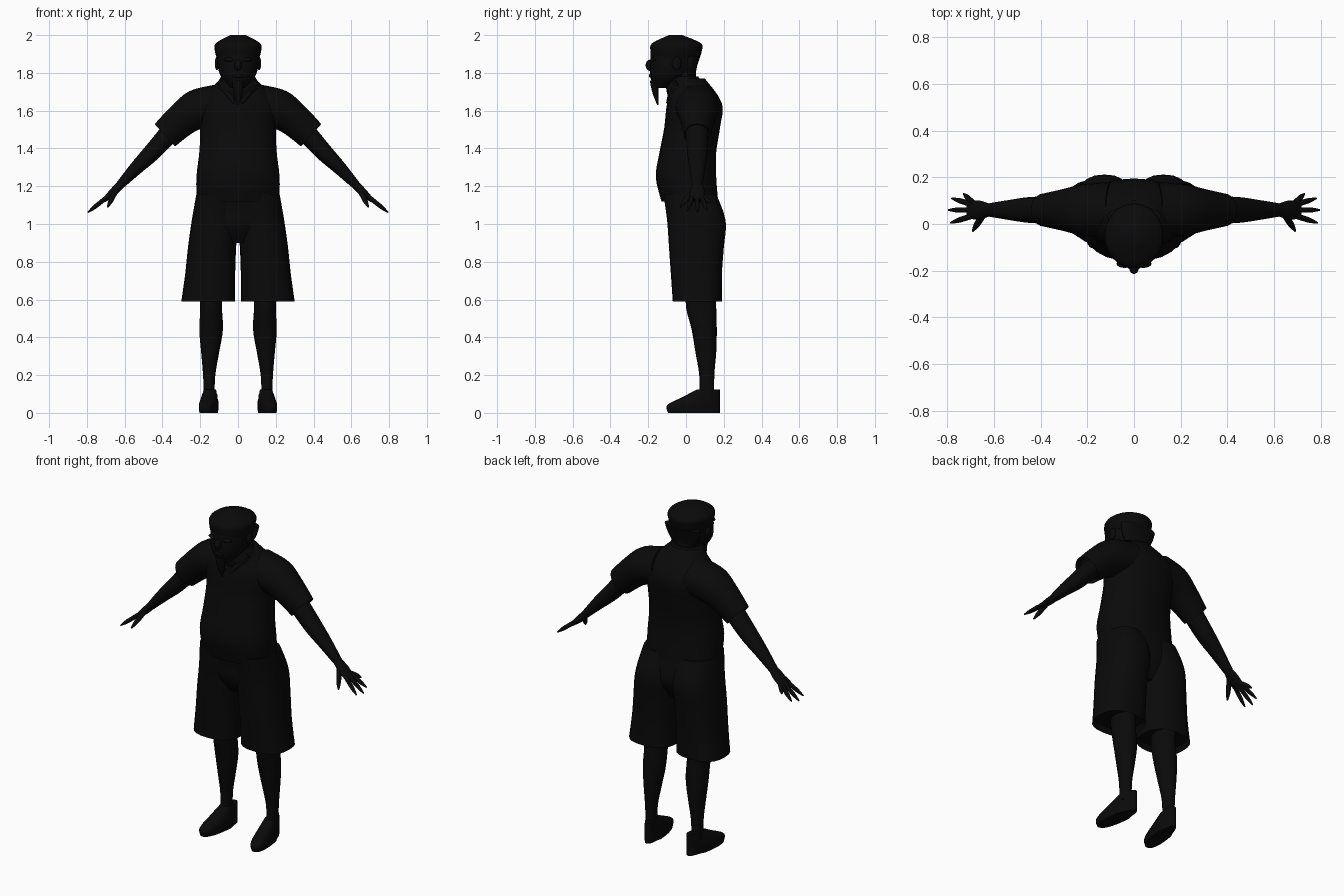
import bpy, bmesh, math
from mathutils import Vector

if "Cube" in bpy.data.objects:
    bpy.data.objects.remove(bpy.data.objects["Cube"])

black = bpy.data.materials.new("soft_black")
black.use_nodes = True
colour = (.003, .003, .003, 1)
black.diffuse_color = colour
black.node_tree.nodes["Principled BSDF"].inputs["Base Color"].default_value = colour


def finish(name, bm, mirror):
    """Turn a bmesh into a smooth black object, mirrored to the other side if asked."""
    mesh = bpy.data.meshes.new(name)
    bm.to_mesh(mesh)
    bm.free()
    mesh.materials.append(black)
    obj = bpy.data.objects.new(name, mesh)
    bpy.context.collection.objects.link(obj)
    bpy.ops.object.select_all(action="DESELECT")
    obj.select_set(True)
    bpy.context.view_layer.objects.active = obj
    bpy.ops.object.shade_smooth_by_angle(angle=math.radians(50))
    if mirror:
        obj.modifiers.new("mirror", "MIRROR")
    return obj


def spline(keys, steps=4):
    """Smooth curve through a list of vectors."""
    result = []
    for i in range(len(keys) - 1):
        before, start, end = keys[max(i - 1, 0)], keys[i], keys[i + 1]
        after = keys[min(i + 2, len(keys) - 1)]
        for step in range(steps):
            t = step / steps
            bend_in, bend_out = (end - before) / 2, (after - start) / 2
            ease = t * t * (3 - 2 * t)
            result.append(start.lerp(end, ease) + bend_in * t * (1 - t) ** 2
                          - bend_out * t * t * (1 - t))
    return result + [keys[-1]]


def sweep(name, centres, sides, depths, mirror=False, square=1, hem=False, segments=24):
    """Skin rounded cross-sections; a hem hollows the starting end."""
    bm = bmesh.new()
    rings = []
    for centre, side, depth in zip(spline(centres), spline(sides), spline(depths)):
        ring = []
        for i in range(segments):
            angle = math.tau * i / segments
            p, q = (math.copysign(abs(f(angle)) ** square, f(angle)) for f in (math.cos, math.sin))
            ring.append(bm.verts.new(centre + side * p + depth * q))
        rings.append(ring)
    for low, high in zip(rings, rings[1:]):
        for i in range(segments):
            bm.faces.new((low[i - 1], low[i], high[i], high[i - 1]))
    opening = bm.faces.new(rings[0])
    bm.faces.new(rings[-1])
    bmesh.ops.recalc_face_normals(bm, faces=bm.faces)
    if hem:
        bmesh.ops.inset_individual(bm, faces=[opening], thickness=.015, depth=-.03)
    return finish(name, bm, mirror)


def upright(name, bottom, top, outer, front, back, inner=None, **options):
    """Standing form, from its outlines at evenly spaced heights."""
    inner = inner or [-w for w in outer]
    last = len(outer) - 1
    centres, sides, depths = [], [], []
    for i, (o, n, f, b) in enumerate(zip(outer, inner, front, back)):
        height = bottom + (top - bottom) * i / last
        centres.append(Vector(((o + n) / 2, (f + b) / 2, height)))
        sides.append(Vector(((o - n) / 2, 0, 0)))
        depths.append(Vector((0, (b - f) / 2, 0)))
    return sweep(name, centres, sides, depths, **options)


def limb(name, path, heights, depths, **options):
    """Arm-like form along a path of (x, z) points, square to the path."""
    centres = [Vector((x, .06, z)) for x, z in path]
    sides = []
    for i, height in enumerate(heights):
        along = centres[min(i + 1, len(path) - 1)] - centres[max(i - 1, 0)]
        sides.append(along.cross(Vector((0, 1, 0))).normalized() * height)
    return sweep(name, centres, sides, [Vector((0, d, 0)) for d in depths],
                 mirror=True, **options)


def rod(name, start, end, radius):
    """Straight rod with a rounded tip."""
    a, b = Vector(start), Vector(end)
    side = (b - a).cross(Vector((0, 1, 0))).normalized()
    depth = (b - a).cross(side).normalized()
    taper = [radius, radius, radius * .9, radius * .3]
    sweep(name, [a.lerp(b, i / 3) for i in range(4)], [side * r for r in taper],
          [depth * r for r in taper], mirror=True, segments=10)


def ball(name, centre, size, mirror=False):
    """Ellipsoid from its centre and three radii."""
    bm = bmesh.new()
    bmesh.ops.create_uvsphere(bm, u_segments=16, v_segments=10, radius=1)
    bmesh.ops.scale(bm, vec=size, verts=bm.verts)
    bmesh.ops.translate(bm, vec=centre, verts=bm.verts)
    finish(name, bm, mirror)


# Shirt with collar and short sleeves
upright("shirt", 1.12, 1.77, outer=[.22, .22, .205, .2, .21, .09],
        front=[-.13, -.16, -.14, -.115, -.1, -.06],
        back=[.17, .16, .16, .18, .19, .1], square=.88)
upright("collar", 1.66, 1.78, outer=[.1, .118, .09],
        front=[-.09, -.105, -.085], back=[.09, .1, .065])
rod("collar_wing", (.09, -.04, 1.75), (.02, -.1, 1.64), .02)
limb("sleeve", [(.387, 1.47), (.3, 1.55), (.22, 1.605), (.1, 1.63)],
     heights=[.08, .09, .105, .11], depths=[.07, .09, .11, .12], hem=True)

# Wide knee-length shorts
upright("shorts_hips", .9, 1.16, outer=[.1, .2, .22, .215],
        front=[-.04, -.09, -.1, -.12], back=[.13, .18, .18, .16], square=.8)
upright("shorts_leg", .59, 1.16, outer=[.3, .28, .265, .245, .22],
        inner=[.015, .015, .01, 0, 0], front=[-.07, -.08, -.09, -.1, -.12],
        back=[.19, .19, .2, .21, .16], mirror=True, square=.8, hem=True)

# Bare lower legs
upright("leg", .08, .68, outer=[.18, .185, .195, .205, .2, .21],
        inner=[.125, .12, .1, .08, .085, .085], front=[.07, .07, .05, .03, 0, 0],
        back=[.15, .15, .16, .163, .16, .16], mirror=True)

# Shoes, narrower at the heel and turned out at the toe
shoe = upright("shoe", 0, .125, outer=[.045, .048, .042, .033],
               front=[-.095, -.1, -.02, .06], back=[.18] * 4, mirror=True, square=.85)
for vert in shoe.data.vertices:
    heel = vert.co.y > .1
    vert.co.x = vert.co.x * (.8 if heel else 1) + .16 - vert.co.y / 8

# Arms and hands with spread fingers
limb("arm", [(.33, 1.52), (.45, 1.385), (.54, 1.295), (.63, 1.2)],
     heights=[.055, .047, .036, .022], depths=[.06, .055, .042, .027])
limb("palm", [(.62, 1.21), (.66, 1.17), (.71, 1.125)],
     heights=[.022, .021, .012], depths=[.027, .04, .038])
rod("thumb", (.645, .04, 1.18), (.69, -.03, 1.09), .014)
for finger, spread, reach in (("index", -.055, .095), ("middle", 0, .105),
                              ("ring", .05, .09), ("little", .07, .04)):
    rod(finger + "_finger", (.69, .06 + spread * .45, 1.145),
        (.69 + reach, .06 + spread, 1.145 - reach * .8), .012)

# Neck, head and hair
upright("neck", 1.64, 1.84, outer=[.08, .08], front=[-.08, -.08], back=[.06, .05])
upright("head", 1.72, 1.9, outer=[.035, .09, .108, .112],
        front=[-.165, -.19, -.19, -.187], back=[-.09, .02, .055, .07])
upright("hair", 1.87, 2, outer=[.11, .122, .118, .04],
        front=[-.18, -.188, -.18, -.09], back=[.07, .083, .08, -.02])
upright("hair_back", 1.79, 1.89, outer=[.08, .105, .115],
        front=[-.01] * 3, back=[.05, .06, .077])

# Face details and pointed beard
ball("ear", (.112, -.05, 1.85), (.011, .025, .035), mirror=True)
ball("nose", (0, -.19, 1.84), (.02, .024, .03))
ball("brow", (.04, -.17, 1.87), (.035, .018, .012), mirror=True)
ball("lips", (0, -.175, 1.785), (.035, .022, .014))
upright("beard", 1.63, 1.76, outer=[.003, .024, .03],
        front=[-.153, -.178, -.192], back=[-.146] * 3)
